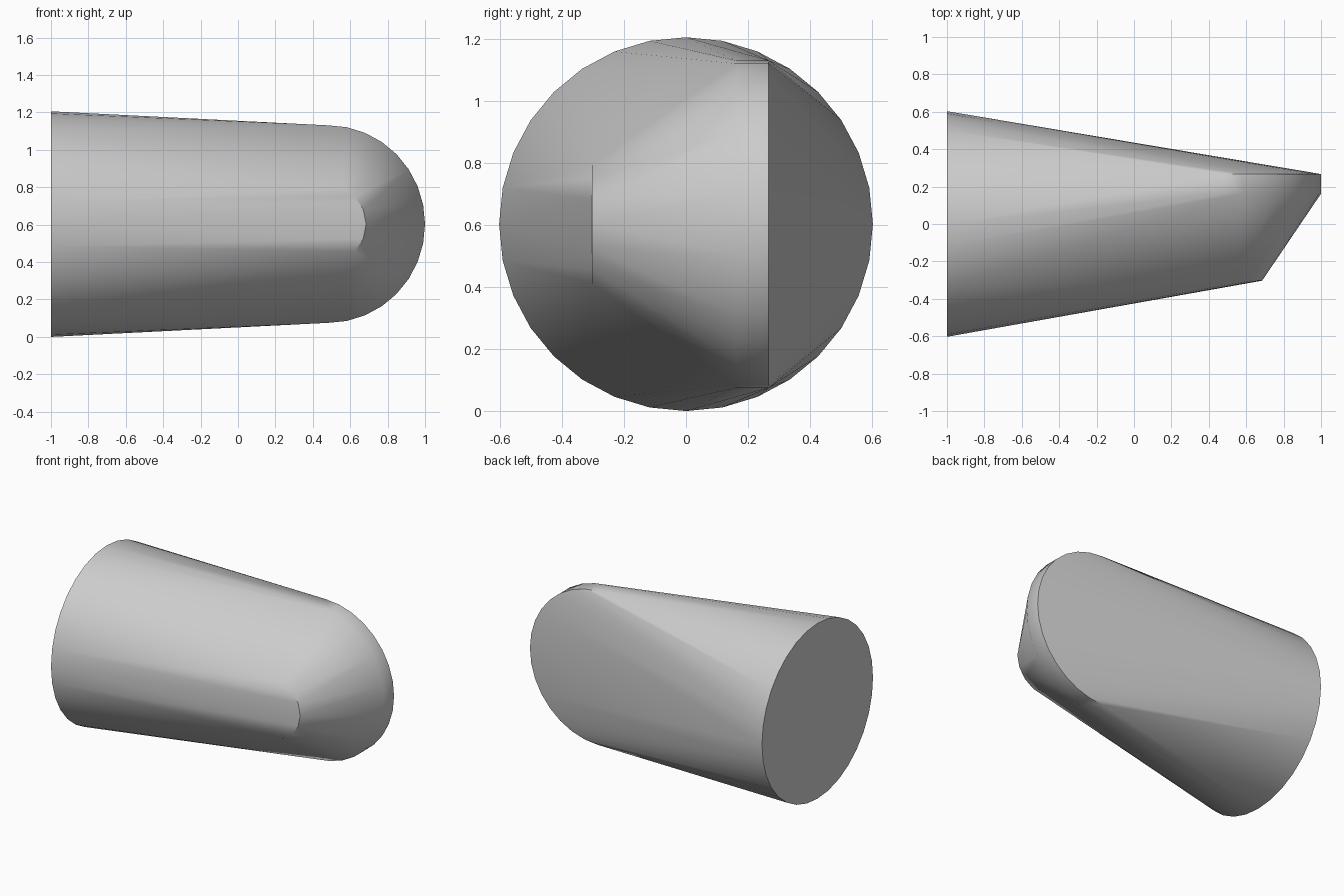
import bpy, bmesh
from math import sin, cos, pi, radians

cube = bpy.data.objects.get("Cube")
if cube:
    bpy.data.objects.remove(cube, do_unlink=True)

R = 0.603  # radius of the round end, also the height of the axis


def arc(bm, cx, y, rx, rz, steps):
    """Half-round outline in an xz plane, bulging towards +x."""
    for i in range(steps + 1):
        a = -pi / 2 + pi * i / steps
        bm.verts.new((cx + rx * cos(a), y, R + rz * sin(a)))


bm = bmesh.new()

# Round base at the right end
for i in range(32):
    a = 2 * pi * i / 32
    bm.verts.new((-1, R * cos(a), R + R * sin(a)))

# Broad rounded rim at the back, small rounded flat at the front
for y in (0.267, 0.162):
    arc(bm, 0.48, y, 0.52, 0.528, 16)
arc(bm, 0.48, -0.303, 0.205, 0.207, 8)

# Skin the outlines into one tapering solid
hull = bmesh.ops.convex_hull(bm, input=bm.verts[:])
bmesh.ops.delete(bm, geom=[v for v in bm.verts if not v.link_faces], context='VERTS')
bmesh.ops.dissolve_limit(bm, angle_limit=radians(0.1), verts=bm.verts[:], edges=bm.edges[:])
bmesh.ops.recalc_face_normals(bm, faces=bm.faces[:])

mesh = bpy.data.meshes.new("tapered_body")
bm.to_mesh(mesh)
bm.free()
body = bpy.data.objects.new("tapered_body", mesh)
bpy.context.collection.objects.link(body)

# Plain grey
grey = bpy.data.materials.new("plain_grey")
grey.use_nodes = True
colour = (0.6, 0.6, 0.6, 1)
grey.diffuse_color = colour
grey.node_tree.nodes["Principled BSDF"].inputs["Base Color"].default_value = colour
mesh.materials.append(grey)

# Smooth sides with crisp rims
bpy.ops.object.select_all(action='DESELECT')
body.select_set(True)
bpy.context.view_layer.objects.active = body
bpy.ops.object.shade_smooth_by_angle(angle=radians(40))
